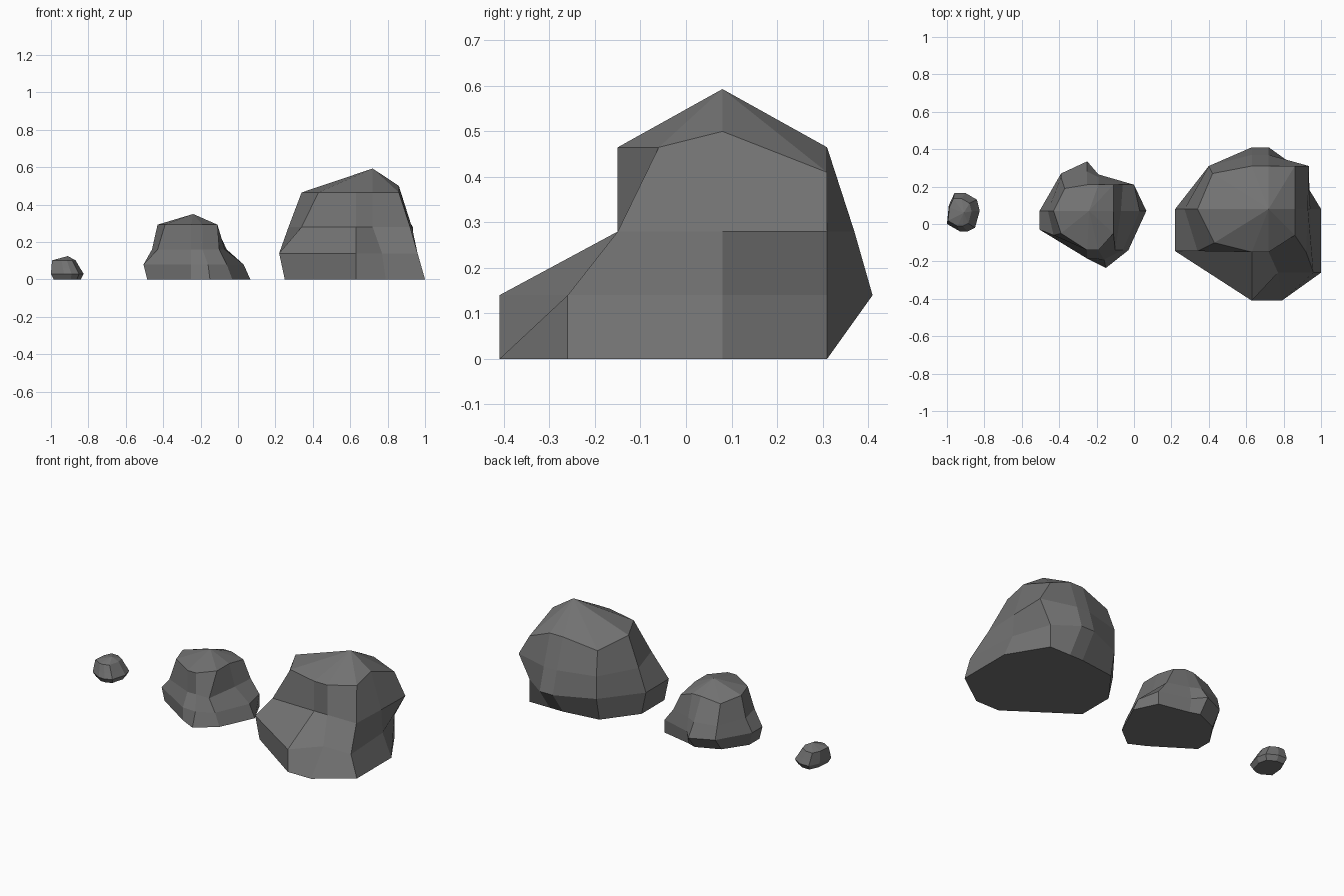
import bpy, bmesh


def rock(name, apex, rings):
    """Skin stacked outlines (z, points) and fan the last one to the apex."""
    bm = bmesh.new()
    loops = []
    for z, pts in rings:
        loops.append([bm.verts.new((p[0], p[1], p[2] if len(p) > 2 else z)) for p in pts])
    n = len(loops[0])
    for low, high in zip(loops, loops[1:]):
        for i in range(n):
            j = (i + 1) % n
            bm.faces.new((low[i], low[j], high[j], high[i]))
    bm.faces.new(loops[0][::-1])
    tip = bm.verts.new(apex)
    for i in range(n):
        bm.faces.new((loops[-1][i], loops[-1][(i + 1) % n], tip))
    bmesh.ops.recalc_face_normals(bm, faces=bm.faces)
    mesh = bpy.data.meshes.new(name)
    bm.to_mesh(mesh)
    bm.free()
    ob = bpy.data.objects.new(name, mesh)
    bpy.context.collection.objects.link(ob)
    mat = stone
    mesh.materials.append(mat)
    return ob


stone = bpy.data.materials.new("dark_stone")
stone.diffuse_color = (0.17, 0.17, 0.17, 1)

# Large boulder: foot, belly, waist and shoulder outlines
foot = [(.25, -.145), (.63, -.41), (.79, -.41), (1, -.26), (1, .08),
        (.86, .31), (.72, .31), (.63, .31), (.40, .28), (.25, .08)]
belly = [(.22, -.145), (.63, -.41), (.77, -.26), (.96, -.26), (.94, .08),
         (.86, .31), (.72, .41), (.63, .41), (.40, .31), (.22, .08)]
waist = [(.34, -.145), (.63, -.15), (.72, -.15), (.92, -.15), (.93, .08),
         (.935, .31), (.72, .37), (.63, .37), (.40, .31), (.27, .08)]
shoulder = [(.43, -.10), (.63, -.15), (.72, -.15), (.86, -.06), (.86, .08, .50),
            (.86, .31, .41), (.72, .31), (.63, .31), (.42, .27, .42), (.34, .08)]
rock("large_rock", (.72, .08, .593),
     [(0, foot), (.14, belly), (.28, waist), (.465, shoulder)])

# Medium boulder
foot = [(-.485, -.03), (-.25, -.185), (-.15, -.235), (-.03, -.14), (.066, .07),
        (0, .21), (-.19, .25), (-.25, .27), (-.39, .21), (-.485, .07)]
belly = [(-.505, -.03), (-.25, -.185), (-.16, -.19), (-.06, -.14), (.03, .07),
         (0, .21), (-.19, .265), (-.25, .335), (-.39, .27), (-.505, .07)]
waist = [(-.43, -.06), (-.25, -.14), (-.19, -.14), (-.10, -.14), (-.07, .07),
         (-.06, .21), (-.19, .25), (-.25, .28), (-.39, .25), (-.46, .07)]
shoulder = [(-.39, -.05), (-.25, -.14), (-.19, -.14), (-.11, -.05), (-.11, .07),
            (-.11, .21, .265), (-.19, .21), (-.25, .21), (-.37, .19, .27), (-.43, .07)]
rock("medium_rock", (-.24, .07, .35),
     [(0, foot), (.08, belly), (.16, waist), (.293, shoulder)])

# Small stone: one outline, shrunk about its centre at each level
plan = [(-1, 0), (-.93, -.04), (-.89, -.04), (-.85, -.02), (-.825, .07),
        (-.84, .13), (-.90, .165), (-.96, .165), (-.99, .10)]
cx, cy = -.915, .062
levels = [(0, .82, 0), (.03, 1, 0), (.06, .88, -.008), (.102, .72, -.018)]
rock("small_rock", (-.91, .06, .125),
     [(z, [(cx + dx + (x - cx) * s, cy + (y - cy) * s) for x, y in plan])
      for z, s, dx in levels])
